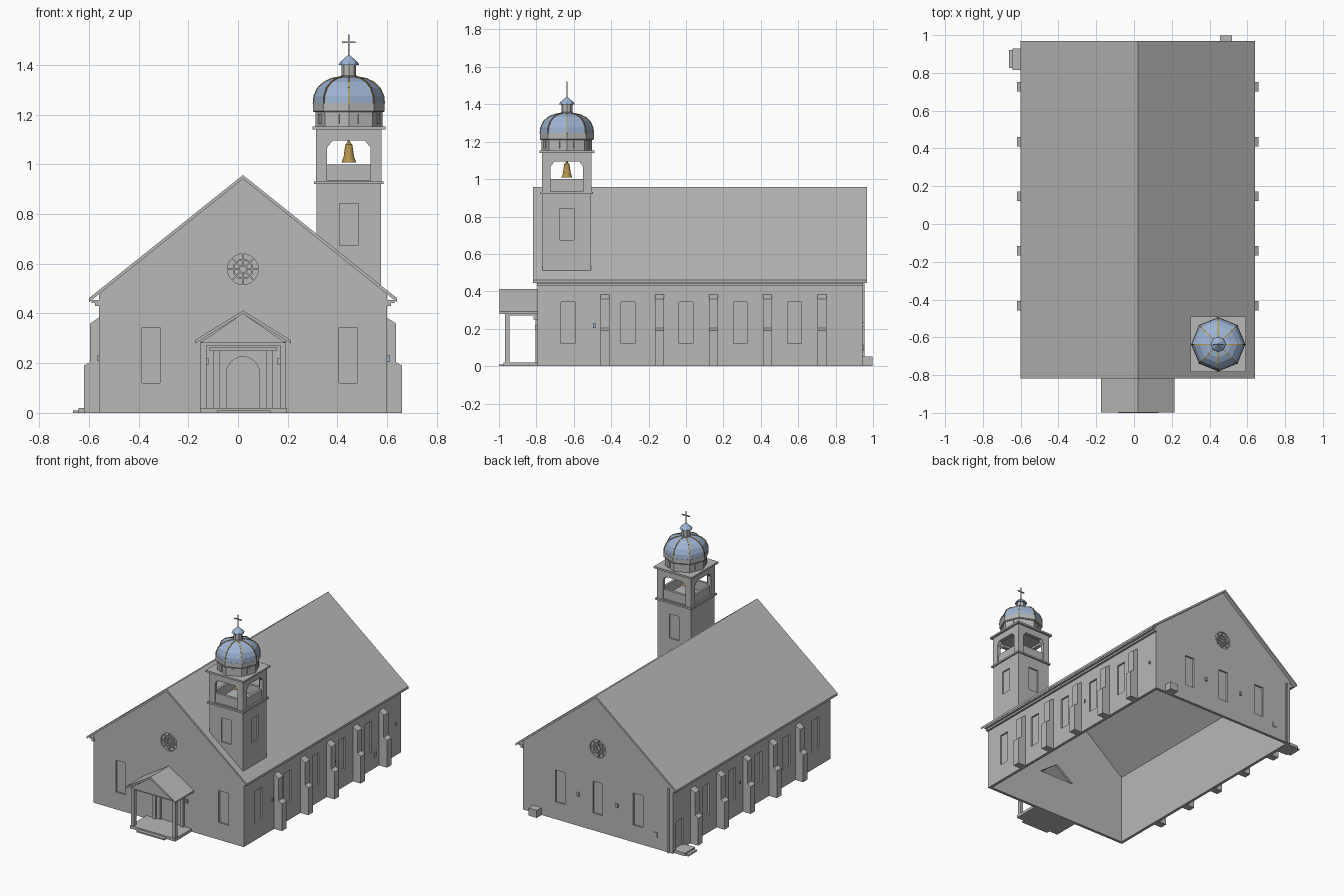
import bpy, bmesh, math
from mathutils import Matrix, Vector

if "Cube" in bpy.data.objects:
    bpy.data.objects.remove(bpy.data.objects["Cube"], do_unlink=True)


def material(name, rgb):
    m = bpy.data.materials.new(name)
    m.use_nodes = True
    m.diffuse_color = (*rgb, 1)
    m.node_tree.nodes["Principled BSDF"].inputs["Base Color"].default_value = (*rgb, 1)
    return m


STONE = material("stone grey", (0.48, 0.48, 0.47))
BLUE = material("dome blue", (0.34, 0.46, 0.66))
GOLD = material("old gold", (0.45, 0.30, 0.07))


def finish(name, bm, mat=STONE):
    bmesh.ops.recalc_face_normals(bm, faces=bm.faces)
    me = bpy.data.meshes.new(name)
    bm.to_mesh(me)
    bm.free()
    me.materials.append(mat)
    ob = bpy.data.objects.new(name, me)
    bpy.context.collection.objects.link(ob)
    return ob


def add_box(bm, x0, x1, y0, y1, z0, z1):
    size = Matrix.Diagonal((x1 - x0, y1 - y0, z1 - z0, 1))
    mid = Matrix.Translation(((x0 + x1) / 2, (y0 + y1) / 2, (z0 + z1) / 2))
    return bmesh.ops.create_cube(bm, size=1, matrix=mid @ size)["verts"]


def boxes(name, limits, mat=STONE):
    bm = bmesh.new()
    for b in limits:
        add_box(bm, *b)
    return finish(name, bm, mat)


def add_prism(bm, pts, axis, a, b):
    """Extrude an (x, z) profile along y, or a (y, z) profile along x."""
    vs = [bm.verts.new((p, a, q) if axis == "y" else (a, p, q)) for p, q in pts]
    ext = bmesh.ops.extrude_face_region(bm, geom=[bm.faces.new(vs)], use_keep_orig=True)
    step = Vector((0, b - a, 0) if axis == "y" else (b - a, 0, 0))
    bmesh.ops.translate(bm, vec=step,
                        verts=[v for v in ext["geom"] if isinstance(v, bmesh.types.BMVert)])


def prism(name, pts, axis, a, b, mat=STONE):
    bm = bmesh.new()
    add_prism(bm, pts, axis, a, b)
    return finish(name, bm, mat)


def lathe(name, profile, sides, cx, cy, mat=STONE):
    """Closed stack of regular rings with a corner on each axis."""
    bm = bmesh.new()
    rings = [[bm.verts.new((cx + r * math.cos(t * math.tau / sides),
                            cy + r * math.sin(t * math.tau / sides), z)) for t in range(sides)]
             for r, z in profile]
    for lo, hi in zip(rings, rings[1:]):
        for i in range(sides):
            j = (i + 1) % sides
            bm.faces.new((lo[i], lo[j], hi[j], hi[i]))
    bm.faces.new(rings[0])
    bm.faces.new(rings[-1])
    return finish(name, bm, mat)


def cut(ob, cutter):
    mod = ob.modifiers.new("cut", "BOOLEAN")
    mod.operation, mod.solver, mod.object = "DIFFERENCE", "EXACT", cutter
    bpy.context.view_layer.objects.active = ob
    bpy.ops.object.modifier_apply(modifier=mod.name)
    bpy.data.objects.remove(cutter, do_unlink=True)


# Main dimensions
CX, HALF, FRONT, BACK = 0.02, 0.58, -0.793, 0.944
RIDGE, SLOPE, SKIN, DEEP = 0.957, 0.8, 0.02, 0.012
LEFT, RIGHT = CX + HALF, CX - HALF


def gable(half, bottom, apex, slope=SLOPE):
    eave = apex - slope * half
    return [(CX - half, bottom), (CX + half, bottom), (CX + half, eave), (CX, apex), (CX - half, eave)]


def chevron(half, apex, slope, thick):
    eave = apex - slope * half
    return [(CX - half, eave), (CX, apex), (CX + half, eave),
            (CX + half, eave - thick), (CX, apex - thick), (CX - half, eave - thick)]


# Hollow nave walls, open below and closed by the roof
walls = prism("nave_walls", gable(HALF, 0, RIDGE - 0.01), "y", FRONT, BACK)
cut(walls, prism("cavity", gable(HALF - SKIN, -0.1, RIDGE + 0.05), "y", FRONT + SKIN, BACK - SKIN))
W0, W1 = 0.12, 0.343
recess = []
for x in (-0.35, 0.443):
    recess.append((x - 0.037, x + 0.037, FRONT - 0.1, FRONT + DEEP, W0, W1))
for x in (-0.29, CX, 0.31):
    recess.append((x - 0.037, x + 0.037, BACK - DEEP, BACK + 0.1, W0, W1))
for y in (-0.63, -0.31, 0, 0.29, 0.58):
    recess.append((LEFT - DEEP, LEFT + 0.1, y - 0.037, y + 0.037, W0, W1))
    recess.append((RIGHT - 0.1, RIGHT + DEEP, y - 0.037, y + 0.037, W0, W1))
recess.append((RIGHT - 0.1, RIGHT + DEEP, 0.835, 0.91, 0.02, 0.21))
cut(walls, boxes("window_recesses", recess))

# Arched front door and the open triangle behind the porch roof
arch = [(CX - 0.066, 0.02), (CX + 0.066, 0.02)]
arch += [(CX + 0.066 * math.cos(a), 0.16 + 0.066 * math.sin(a))
         for a in [math.pi * i / 12 for i in range(13)]]
cut(walls, prism("door_recess", arch, "y", FRONT - 0.1, FRONT + DEEP))
cut(walls, prism("porch_opening", [(CX - 0.14, 0.285), (CX + 0.14, 0.285), (CX, 0.385)],
                 "y", FRONT - 0.1, FRONT + 0.1))

# Round gable windows with tracery
ROSE_Z, ROSE_R = 0.578, 0.062
for side, y, inward in (("front", FRONT, 1), ("back", BACK, -1)):
    disc = [(CX + ROSE_R * math.cos(i * math.tau / 24), ROSE_Z + ROSE_R * math.sin(i * math.tau / 24))
            for i in range(24)]
    cut(walls, prism("rose_recess", disc, "y", y - inward * 0.1, y + inward * DEEP))
    bm = bmesh.new()
    mid = Matrix.Translation((CX, y + inward * 0.008, ROSE_Z))
    for i in range(8):
        vs = add_box(bm, 0.012, ROSE_R, -0.004, 0.004, -0.003, 0.003)
        vs += add_box(bm, 0.034, 0.040, -0.004, 0.004, -0.015, 0.015)
        vs += add_box(bm, 0.012, 0.018, -0.004, 0.004, -0.007, 0.007)
        bmesh.ops.transform(bm, verts=vs, matrix=mid @ Matrix.Rotation(i * math.tau / 8, 4, "Y"))
    finish(side + "_rose_tracery", bm)

# Roof and eave cornices
prism("roof", chevron(0.62, RIDGE, SLOPE, 0.016), "y", -0.817, 0.968)
for s, side in ((1, "left"), (-1, "right")):
    steps = []
    for out, z0, z1 in ((0.015, 0.43, 0.45), (0.03, 0.443, 0.455)):
        a, b = sorted((CX + s * (HALF - 0.005), CX + s * (HALF + out)))
        steps.append((a, b, FRONT - 0.003, BACK + 0.003, z0, z1))
    boxes(side + "_cornice", steps)
    # Stepped buttresses
    bm = bmesh.new()
    outline = [(-0.005, 0), (0.06, 0), (0.06, 0.19), (0.035, 0.205),
               (0.035, 0.36), (0, 0.383), (-0.005, 0.383)]
    for y in (-0.433, -0.142, 0.147, 0.436, 0.727):
        add_prism(bm, [(CX + s * (HALF + d), z) for d, z in outline], "y", y - 0.025, y + 0.025)
    finish(side + "_buttresses", bm)

# Porch: floor, step, posts, beams, pediment and roof
boxes("porch_floor", [(-0.152, 0.197, -0.975, FRONT, 0, 0.02), (-0.085, 0.13, -1.0, -0.97, 0, 0.01)])
boxes("porch_posts", [(x, x + 0.024, -0.967, -0.943, 0.02, 0.29) for x in (-0.15, 0.17)])
boxes("porch_beams", [(x, x + 0.024, -0.967, FRONT, 0.272, 0.29) for x in (-0.15, 0.17)]
      + [(-0.15, 0.194, -0.967, -0.943, 0.272, 0.29)])
prism("porch_pediment", [(CX - 0.172, 0.282), (CX + 0.172, 0.282), (CX, 0.4)], "y", -0.975, -0.955)
prism("porch_roof", chevron(0.194, 0.412, 0.62, 0.013), "y", -0.998, FRONT + 0.002)

# Door surround
boxes("door_surround", [(-0.1, -0.075, FRONT - 0.012, FRONT, 0.02, 0.25),
                        (0.115, 0.14, FRONT - 0.012, FRONT, 0.02, 0.25),
                        (-0.115, 0.155, FRONT - 0.022, FRONT, 0.25, 0.266)])
boxes("porch_lamps", [(x, x + 0.012, FRONT - 0.015, FRONT, 0.195, 0.22) for x in (-0.13, 0.158)])

# Side door steps, back box, drain pipe and small wall fittings
boxes("side_steps", [(-0.642, RIGHT, 0.815, 0.93, 0, 0.02), (-0.663, -0.64, 0.825, 0.92, 0, 0.01)])
boxes("back_box", [(0.455, 0.52, BACK - 0.002, 0.998, 0, 0.052)])
boxes("drain_pipe", [(-0.535, -0.523, BACK, BACK + 0.01, 0, 0.45)])
boxes("wall_lamps", [(LEFT, LEFT + 0.008, y - 0.004, y + 0.004, 0.21, 0.23) for y in (0.21, 0.88)]
      + [(RIGHT - 0.008, RIGHT, y - 0.004, y + 0.004, 0.21, 0.23) for y in (-0.49, 0.21)]
      + [(x - 0.008, x + 0.008, BACK, BACK + 0.01, 0.21, 0.235) for x in (-0.13, 0.17)])
boxes("wall_hatches", [(LEFT, LEFT + 0.006, 0.643, 0.668, 0.078, 0.112),
                       (-0.44, -0.41, BACK, BACK + 0.006, 0.08, 0.115)])
boxes("blue_plate", [(LEFT, LEFT + 0.012, -0.496, -0.484, 0.205, 0.23)], BLUE)

# Bell tower shaft, following the roof slope at its foot
TX, TY, TH = 0.446, -0.637, 0.13


def roof_z(x):
    return RIDGE - SLOPE * (x - CX) - 0.008


shaft = prism("tower_shaft", [(TX - TH, roof_z(TX - TH)), (TX + TH, roof_z(TX + TH)),
                              (TX + TH, 0.925), (TX - TH, 0.925)], "y", TY - TH, TY + TH)
P0, P1, E = 0.674, 0.843, TH - 0.01
cut(shaft, boxes("shaft_recesses", [
    (TX - 0.038, TX + 0.038, TY - 0.3, TY - E, P0, P1), (TX - 0.038, TX + 0.038, TY + E, TY + 0.3, P0, P1),
    (TX + E, TX + 0.3, TY - 0.038, TY + 0.038, P0, P1)]))


def square_slab(name, half, z0, z1):
    return boxes(name, [(TX - half, TX + half, TY - half, TY + half, z0, z1)])


square_slab("tower_cornice", 0.14, 0.92, 0.932)

# Belfry with four chamfered openings and parapets
belfry = square_slab("belfry", TH + 0.002, 0.93, 1.142)
opening = [(-0.087, 0.935), (0.087, 0.935), (0.087, 1.068), (0.065, 1.095), (-0.065, 1.095), (-0.087, 1.068)]
cut(belfry, square_slab("belfry_cavity", 0.105, 0.935, 1.11))
cut(belfry, prism("openings_y", [(TX + p, z) for p, z in opening], "y", TY - 0.3, TY + 0.3))
cut(belfry, prism("openings_x", [(TY + p, z) for p, z in opening], "x", TX - 0.3, TX + 0.3))
parapets = []
for s in (-1, 1):
    a, b = sorted((s * 0.105, s * 0.122))
    parapets += [(TX - 0.09, TX + 0.09, TY + a, TY + b, 0.93, 1.0),
                 (TX + a, TX + b, TY - 0.09, TY + 0.09, 0.93, 1.0)]
boxes("belfry_parapets", parapets)
square_slab("belfry_cornice", 0.147, 1.14, 1.152)

# Bell
bell = lathe("bell", [(0.029, 1.008), (0.027, 1.014), (0.021, 1.03), (0.017, 1.06), (0.014, 1.08),
                      (0.006, 1.088), (0.003, 1.112)], 16, TX, TY, GOLD)
bpy.context.view_layer.objects.active = bell
bell.select_set(True)
bpy.ops.object.shade_smooth_by_angle()
bell.select_set(False)

# Eight-sided drum with narrow windows, then dome, lantern and cross
lathe("drum", [(0.135, 1.15), (0.135, 1.212)], 8, TX, TY)
bm = bmesh.new()
for i in range(8):
    vs = add_box(bm, 0.12, 0.13, -0.012, 0.012, 1.163, 1.203)
    turn = Matrix.Rotation((i + 0.5) * math.tau / 8, 4, "Z")
    bmesh.ops.transform(bm, verts=vs, matrix=Matrix.Translation((TX, TY, 0)) @ turn)
finish("drum_windows", bm)
lathe("dome_band", [(0.14, 1.21), (0.144, 1.215), (0.144, 1.246)], 8, TX, TY)
curve = [(0.143, 1.245), (0.14, 1.275), (0.126, 1.307), (0.1, 1.331), (0.07, 1.345), (0.03, 1.353)]
lathe("dome", curve, 8, TX, TY, BLUE)
bm = bmesh.new()
for i in range(8):
    turn = Matrix.Translation((TX, TY, 0)) @ Matrix.Rotation(i * math.tau / 8, 4, "Z")
    for (r0, z0), (r1, z1) in zip(curve, curve[1:]):
        run = Vector((r1 - r0, 0, z1 - z0))
        vs = add_box(bm, -0.0025, 0.0025, -0.003, 0.003, 0, run.length)
        place = Matrix.Translation((r0, 0, z0)) @ Matrix.Rotation(math.atan2(run.x, run.z), 4, "Y")
        bmesh.ops.transform(bm, verts=vs, matrix=turn @ place)
finish("dome_ribs", bm, GOLD)
lathe("lantern", [(0.034, 1.348), (0.034, 1.356), (0.029, 1.358), (0.029, 1.402)], 8, TX, TY)
lathe("lantern_cap", [(0.041, 1.4), (0.037, 1.41), (0.014, 1.43), (0.005, 1.438)], 8, TX, TY, BLUE)
boxes("cross", [(TX - 0.003, TX + 0.003, TY - 0.003, TY + 0.003, 1.43, 1.522),
                (TX - 0.027, TX + 0.027, TY - 0.003, TY + 0.003, 1.488, 1.495)])
